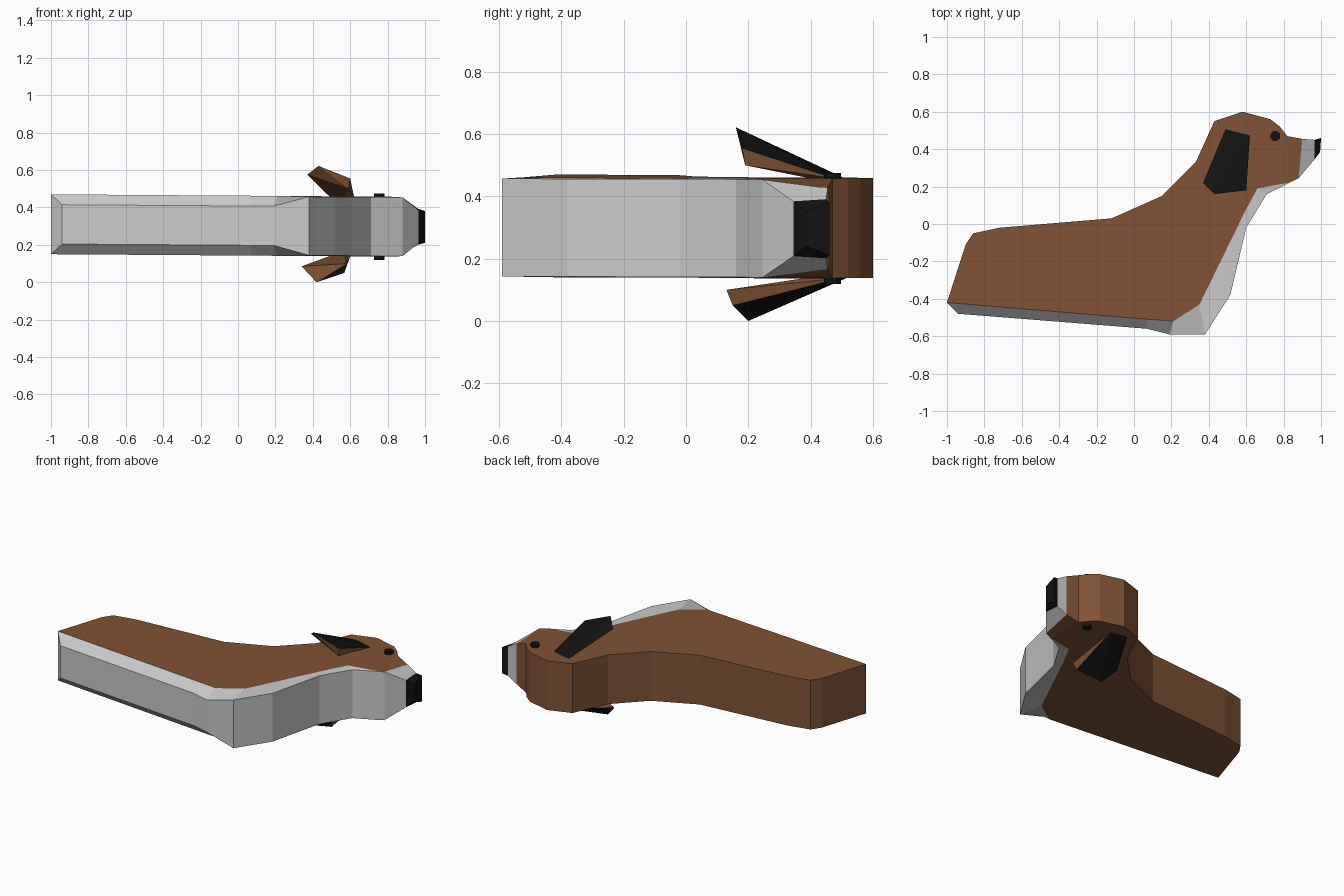
import bpy, bmesh
from mathutils import Vector

if "Cube" in bpy.data.objects:
    bpy.data.objects.remove(bpy.data.objects["Cube"])


def material(name, rgb):
    m = bpy.data.materials.new(name)
    m.diffuse_color = (*rgb, 1)
    m.use_nodes = True
    m.node_tree.nodes["Principled BSDF"].inputs["Base Color"].default_value = m.diffuse_color
    return m


BROWN = material("brown", (0.22, 0.085, 0.035))
BLACK = material("black", (0.006, 0.006, 0.006))


def finish(name, bm, *mats):
    bmesh.ops.remove_doubles(bm, verts=bm.verts, dist=0.0005)
    bmesh.ops.recalc_face_normals(bm, faces=bm.faces)
    me = bpy.data.meshes.new(name)
    bm.to_mesh(me)
    bm.free()
    for m in mats:
        me.materials.append(m)
    ob = bpy.data.objects.new(name, me)
    bpy.context.collection.objects.link(ob)
    return ob


def mid(x):
    # the body lies very slightly tilted
    return 0.303 - 0.007 * x


def pair(bm, p, h):
    return [bm.verts.new((p[0], p[1], mid(p[0]) + s * h)) for s in (-1, 1)]


def loft(name, stations, mats=(), sides=(0, 1, 2, 3), cap_first=False, cap_last=False):
    # each station: inner point, half depth, outer point, half depth
    bm = bmesh.new()
    rings = []
    for a, ha, b, hb in stations:
        (a0, a1), (b0, b1) = pair(bm, a, ha), pair(bm, b, hb)
        rings.append([a0, b0, b1, a1])
    for r, q in zip(rings, rings[1:]):
        for i in sides:
            j = (i + 1) % 4
            bm.faces.new((r[i], r[j], q[j], q[i]))
    if cap_first:
        bm.faces.new(rings[0])
    if cap_last:
        bm.faces.new(rings[-1])
    return finish(name, bm, *mats)


W = 0.16

# brown body: flat sides joined along the back; underside is closed by the belly
back = [(-1, -.42), (-.9, -.11), (-.86, -.05), (-.72, -.02), (-.12, .03), (.15, .15),
        (.33, .33), (.43, .55), (.58, .6), (.73, .56), (.78, .52), (.82, .47)]
seam = [(.82, .22), (.66, .19), (.6, .08), (.47, -.185), (.35, -.43), (.21, -.52), (.07, -.509)]
bm = bmesh.new()
pts = [pair(bm, p, W) for p in back + seam]
for s in (0, 1):
    bm.faces.new([p[s] for p in pts])
for p, q in zip(pts[:len(back)], pts[1:len(back)]):
    bm.faces.new((p[0], q[0], q[1], p[1]))
bmesh.ops.triangulate(bm, faces=[f for f in bm.faces if len(f.verts) > 4])
finish("body", bm, BROWN)

# grey belly, chest and throat
outer = [(.88, .245), (.71, .16), (.6, -.02), (.515, -.38), (.38, -.59),
         (.19, -.59), (.07, -.56), (-.94, -.48)]
depth = [.157] * 5 + [.105] * 3
loft("belly", [(a, W, b, h) for a, b, h in zip(seam + [(-1, -.42)], outer, depth)],
     sides=(0, 1, 2), cap_last=True)

# snout in three bands: brown cheek, grey muzzle, black nose
A = ((.82, .47), W, (.82, .22), W)
B = ((.9, .455), .13, (.88, .245), .157)
C = ((.965, .45), .095, (.965, .345), .088)
D = ((1, .46), .085, (.995, .385), .055)
loft("cheek", [A, B], (BROWN,), sides=(0, 2, 3))
loft("muzzle", [B, C])
loft("nose", [C, D], (BLACK,), cap_last=True)

# eyes
for side, z in (("upper", .457), ("lower", .137)):
    bpy.ops.mesh.primitive_cylinder_add(vertices=12, radius=.027, depth=.036,
                                        location=(.755, .47, z))
    eye = bpy.context.object
    eye.name = "eye_" + side
    eye.data.materials.append(BLACK)


# ears: flared wedges, black outside and brown inside
def ear(name, points, out):
    bm = bmesh.new()
    for p in points:
        bm.verts.new(p)
    res = bmesh.ops.convex_hull(bm, input=bm.verts)
    loose = {g for g in res["geom_interior"] + res["geom_unused"]
             if isinstance(g, bmesh.types.BMVert)}
    bmesh.ops.delete(bm, geom=list(loose), context="VERTS")
    bm.normal_update()
    for f in bm.faces:
        f.material_index = 0 if f.normal.z * out > 0.3 else 1
    finish(name, bm, BLACK, BROWN)


ear("ear_upper", [(.49, .51, .458), (.62, .475, .458), (.6, .18, .555), (.43, .16, .622),
                  (.37, .22, .575), (.59, .19, .5), (.58, .44, .45)], 1)
ear("ear_lower", [(.49, .52, .14), (.6, .5, .138), (.568, .15, .05), (.42, .2, 0),
                  (.34, .25, .085), (.58, .13, .1), (.57, .43, .145)], -1)
